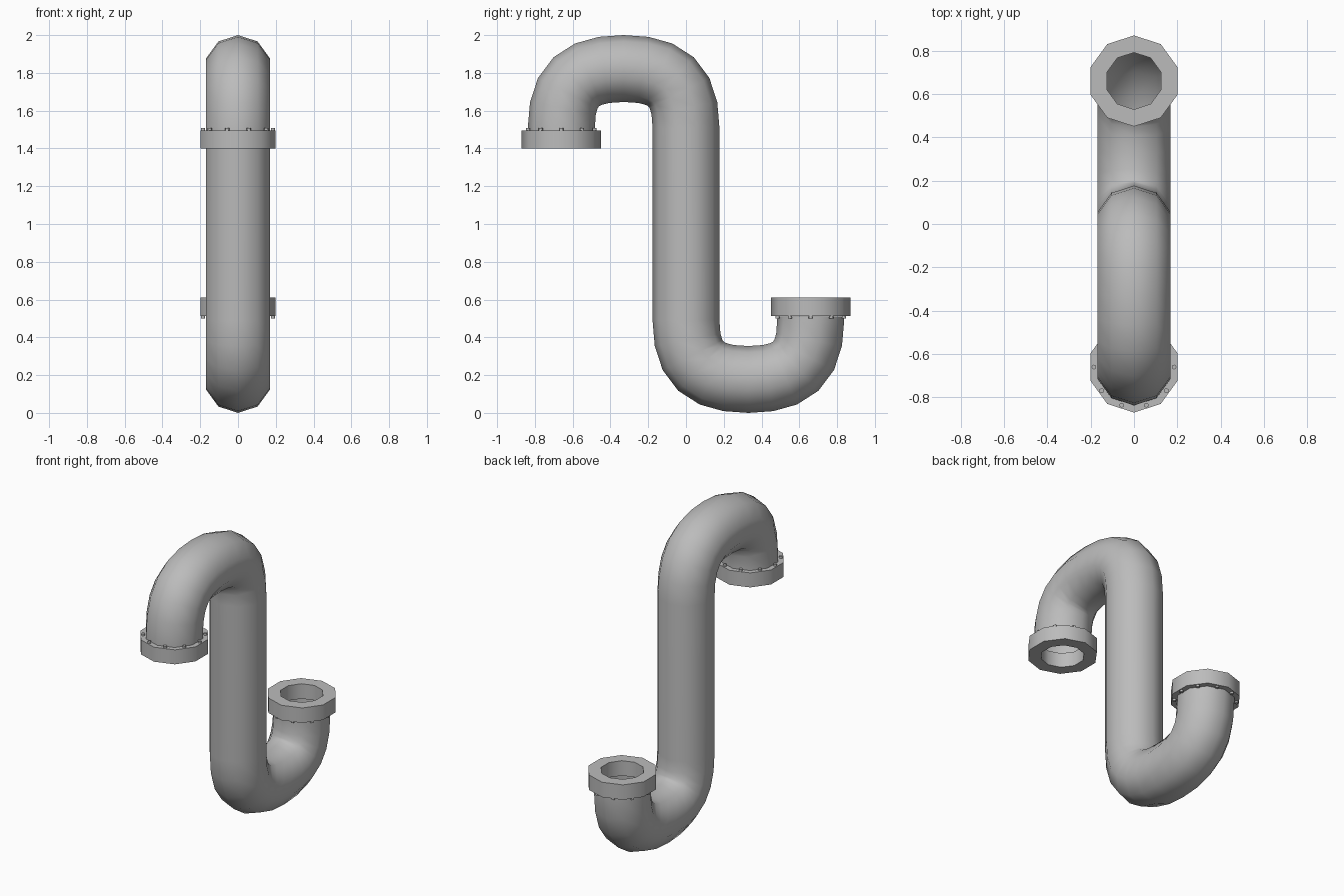
import bpy, bmesh, math
from mathutils import Vector, Matrix
from mathutils.geometry import interpolate_bezier

cube = bpy.data.objects.get("Cube")
if cube:
    bpy.data.objects.remove(cube, do_unlink=True)

SIDES = 10
PIPE_R, FLANGE_R, HOLE_R = 0.177, 0.21, 0.131
REACH = 0.66           # sideways distance from riser to each mouth
CENTRE = Vector((0, 0, 1.0))

grey = bpy.data.materials.new("pipe grey")
grey.use_nodes = True
grey.diffuse_color = (0.5, 0.5, 0.5, 1)
grey.node_tree.nodes["Principled BSDF"].inputs["Base Color"].default_value = (0.5, 0.5, 0.5, 1)


def make_object(name, bm, angle):
    bmesh.ops.recalc_face_normals(bm, faces=bm.faces)
    mesh = bpy.data.meshes.new(name)
    bm.to_mesh(mesh)
    bm.free()
    mesh.materials.append(grey)
    obj = bpy.data.objects.new(name, mesh)
    bpy.context.collection.objects.link(obj)
    bpy.ops.object.select_all(action='DESELECT')
    obj.select_set(True)
    bpy.context.view_layer.objects.active = obj
    bpy.ops.object.shade_smooth_by_angle(angle=math.radians(angle))
    return obj


def bridge(bm, a, b):
    for i in range(SIDES):
        j = (i + 1) % SIDES
        bm.faces.new((a[i], a[j], b[j], b[i]))


# Centre line of the upper half, mirrored through the centre for the lower half
def upper_path():
    foot, top = Vector((0, 0, 1.51)), Vector((0, -REACH / 2, 1.823))
    mouth = Vector((0, -REACH, 1.51))
    up, side = Vector((0, 0, 0.23)), Vector((0, 0.23, 0))
    rise = interpolate_bezier(foot, foot + up, top + side, top, 7)
    fall = interpolate_bezier(top, top - side, mouth + up, mouth, 7)
    return rise + fall[1:] + [Vector((0, -REACH, 1.49))]


upper = upper_path()
path = [2 * CENTRE - p for p in reversed(upper)] + upper

# Pipe: one open sheet swept along the path
bm = bmesh.new()
rings = []
for i, p in enumerate(path):
    tangent = (path[min(i + 1, len(path) - 1)] - path[max(i - 1, 0)]).normalized()
    if i in (0, len(path) - 1):
        tangent = Vector((0, 0, -1))
    normal = tangent.cross(Vector((1, 0, 0)))
    ring = []
    for k in range(SIDES):
        a = math.tau * k / SIDES
        ring.append(bm.verts.new(p + PIPE_R * (math.cos(a) * normal + Vector((math.sin(a), 0, 0)))))
    rings.append(ring)
for a, b in zip(rings, rings[1:]):
    bridge(bm, a, b)
make_object("pipe", bm, 180)


# Flange rings and their bolts, at both mouths
def flange(name, y, z_face, z_back):
    bm = bmesh.new()
    loops = []
    for r, z in ((HOLE_R, z_face), (FLANGE_R, z_face), (FLANGE_R, z_back), (HOLE_R, z_back)):
        angles = [math.tau * k / SIDES for k in range(SIDES)]
        loops.append([bm.verts.new((r * math.sin(a), y + r * math.cos(a), z)) for a in angles])
    for i in range(4):
        bridge(bm, loops[i], loops[(i + 1) % 4])
    make_object(name + "_flange", bm, 40)

    bm = bmesh.new()
    for k in range(SIDES):
        a = math.tau * (k + 0.5) / SIDES
        spot = Vector((0.185 * math.sin(a), y + 0.185 * math.cos(a), z_back))
        bmesh.ops.create_cone(bm, cap_ends=True, segments=8, radius1=0.011, radius2=0.011,
                              depth=0.024, matrix=Matrix.Translation(spot))
    make_object(name + "_bolts", bm, 50)


flange("upper", -REACH, 1.40, 1.495)
flange("lower", REACH, 0.61, 0.512)
